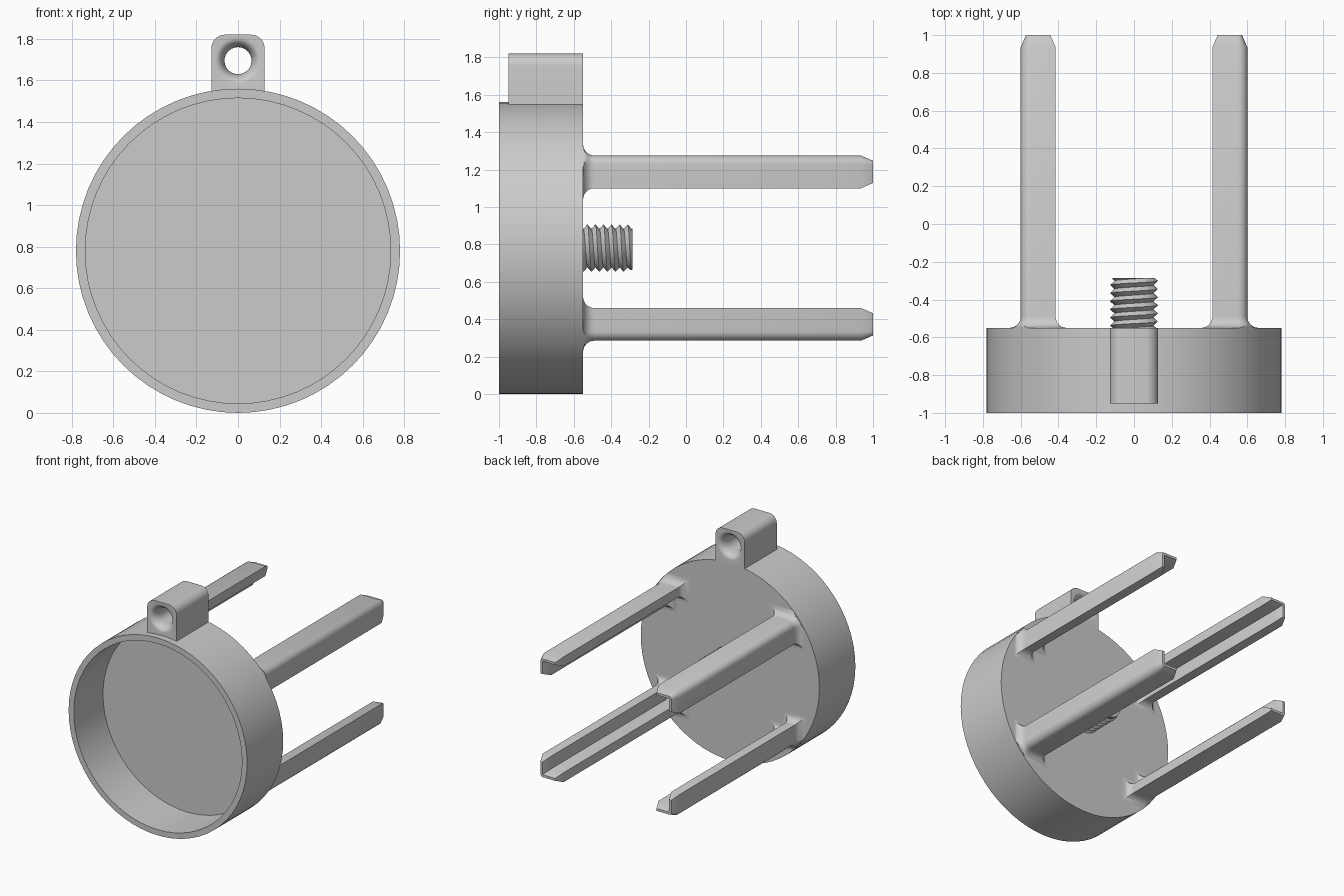
import bpy, bmesh, math
from mathutils import Vector

cube = bpy.data.objects.get("Cube")
if cube:
    bpy.data.objects.remove(cube, do_unlink=True)

ZC = 0.78      # height of the cup axis
RIM = 0.78     # cup outer radius
BACK = -0.55   # y of the cup's back face

grey = bpy.data.materials.new("light grey")
grey.use_nodes = True
grey.diffuse_color = (0.6, 0.6, 0.6, 1)
grey.node_tree.nodes["Principled BSDF"].inputs["Base Color"].default_value = (0.6, 0.6, 0.6, 1)


def make(name, bm):
    bmesh.ops.recalc_face_normals(bm, faces=bm.faces)
    mesh = bpy.data.meshes.new(name)
    bm.to_mesh(mesh)
    bm.free()
    mesh.materials.append(grey)
    obj = bpy.data.objects.new(name, mesh)
    bpy.context.collection.objects.link(obj)
    return obj


def smooth(obj):
    bpy.ops.object.select_all(action='DESELECT')
    obj.select_set(True)
    bpy.context.view_layer.objects.active = obj
    bpy.ops.object.shade_smooth_by_angle(angle=math.radians(30))


def loft(name, rings):
    """Skin closed rings of points and cap both ends."""
    bm = bmesh.new()
    loops = [[bm.verts.new(p) for p in ring] for ring in rings]
    for a, b in zip(loops, loops[1:]):
        n = len(a)
        for i in range(n):
            j = (i + 1) % n
            bm.faces.new((a[i], a[j], b[j], b[i]))
    bm.faces.new(loops[0])
    bm.faces.new(loops[-1])
    bmesh.ops.remove_doubles(bm, verts=bm.verts, dist=1e-5)
    return make(name, bm)


def lathe(name, profile, zc, steps=64):
    """Turn (radius, y) points around a line parallel to y."""
    angles = [2 * math.pi * i / steps for i in range(steps)]
    return loft(name, [[(r * math.sin(a), y, zc + r * math.cos(a)) for a in angles]
                       for r, y in profile])


# Open cup with a solid back wall
FLOOR = -0.635
smooth(lathe("cup", [(0.735, FLOOR), (0.735, -1), (RIM, -1), (RIM, BACK)], ZC))

# Hanging tab: rounded top, drilled lengthwise with flared mouths
TAB_FRONT, HALF, TOP, CORNER = -0.95, 0.128, 1.82, 0.065
outline = [(HALF, 1.535)]
for side in (0, 1):
    cx = (HALF - CORNER) * (1 - 2 * side)
    for i in range(9):
        a = math.pi / 2 * (side + i / 8)
        outline.append((cx + CORNER * math.cos(a), TOP - CORNER + CORNER * math.sin(a)))
outline.append((-HALF, 1.535))
tab = loft("hanging_tab", [[(x, y, z) for x, z in outline] for y in (TAB_FRONT, BACK)])

HOLE, FLARE, DEPTH = 0.065, 0.045, 0.08
mouth = [(HOLE + FLARE * (1 - math.sin(a)), DEPTH * (1 - math.cos(a)))
         for a in (math.pi / 2 * i / 8 for i in range(9))]
half = [(HOLE + FLARE, -0.02)] + mouth
profile = ([(r, TAB_FRONT + d) for r, d in half]
           + [(r, BACK - d) for r, d in reversed(half)])
cutter = lathe("hole_cutter", profile, 1.695, 40)
cutter.hide_render = True
cut = tab.modifiers.new("hole", 'BOOLEAN')
cut.operation = 'DIFFERENCE'
cut.object = cutter
bpy.context.view_layer.objects.active = tab
bpy.ops.object.modifier_apply(modifier=cut.name)
bpy.data.objects.remove(cutter, do_unlink=True)
smooth(tab)

# Four angle-section legs with filleted roots and chamfered tips
X0, X1, Z0, Z1 = 0.415, 0.60, 0.32, 0.495
THICK, ROUND, FILLET = 0.075, 0.05, 0.06


def angle_section(d):
    """L outline grown outwards by d, its rounded corner pointing outwards."""
    pts = [(X0 - d, Z1 + d)]
    for i in range(9):
        a = math.pi / 2 * (1 - i / 8)
        pts.append((X1 - ROUND + (ROUND + d) * math.cos(a),
                    Z1 - ROUND + (ROUND + d) * math.sin(a)))
    xi, zi = X1 - THICK - d, Z1 - THICK - d
    pts += [(X1 + d, Z0 - d), (xi, Z0 - d), (xi, zi), (X0 - d, zi)]
    # Keep the fillet inside the cup's edge
    vecs = [Vector(p) for p in pts]
    return [v * min(1, (RIM - 0.004) / v.length) for v in vecs]


stations = [(BACK - 0.01, FILLET)]
for i in range(9):
    a = math.pi / 2 * i / 8
    stations.append((BACK + FILLET * (1 - math.cos(a)), FILLET * (1 - math.sin(a))))
stations += [(0.935, 0), (1.0, -0.028)]

for sx, side in ((1, "left"), (-1, "right")):
    for sz, level in ((1, "upper"), (-1, "lower")):
        smooth(loft(f"{level}_{side}_leg",
                    [[(sx * p.x, y, ZC + sz * p.y) for p in angle_section(d)]
                     for y, d in stations]))

# Threaded stud in the middle of the back
PITCH, CREST, ROOT, START, END, SEG = 0.043, 0.127, 0.103, -0.57, -0.285, 40


def stud_point(row, turn):
    y = START + (row / 4 - 1 + turn) * PITCH
    y = min(max(y, START), END)
    phase = ((y - START) / PITCH - turn) % 1
    wave = min(1, max(0, abs(phase - 0.5) * 2.6 - 0.15))
    r = min(ROOT + (CREST - ROOT) * wave, ROOT + 0.008 + (END - y))
    a = 2 * math.pi * turn
    return (r * math.sin(a), y, ZC + r * math.cos(a))


rows = int((END - START) / PITCH * 4) + 9
bm = bmesh.new()
grid = [[bm.verts.new(stud_point(k, i / SEG)) for i in range(SEG + 1)] for k in range(rows)]
for a, b in zip(grid, grid[1:]):
    for i in range(SEG):
        bm.faces.new((a[i], a[i + 1], b[i + 1], b[i]))
bmesh.ops.remove_doubles(bm, verts=bm.verts, dist=1e-5)
bmesh.ops.dissolve_degenerate(bm, edges=bm.edges, dist=1e-5)
bmesh.ops.holes_fill(bm, edges=[e for e in bm.edges if e.is_boundary], sides=0)
smooth(make("threaded_stud", bm))
